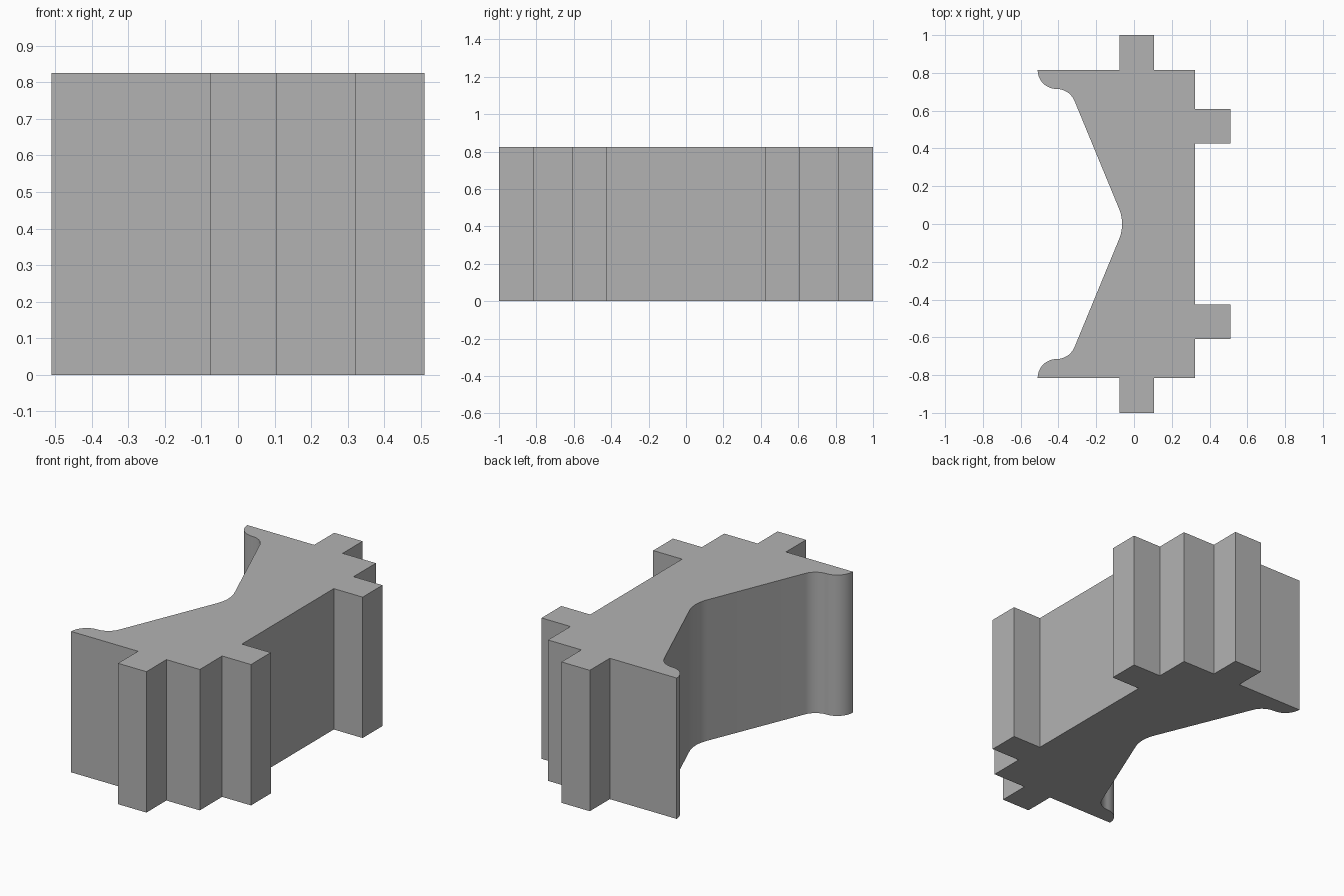
import bpy
import bmesh
from math import cos, sin, radians

HEIGHT = 0.825

cube = bpy.data.objects.get("Cube")
if cube:
    bpy.data.objects.remove(cube, do_unlink=True)


def arc(cx, cy, radius, start, end, steps):
    """Points along an arc, angles in degrees."""
    angles = [radians(start + (end - start) * i / steps) for i in range(steps + 1)]
    return [(cx + radius * cos(a), cy + radius * sin(a)) for a in angles]


def tab(x0, x1, base, tip):
    """Rectangular key standing out in +y."""
    return [(x0, base), (x0, tip), (x1, tip), (x1, base)]


# Half outline: rounded waist, flared side, lip, end key, side key
half = arc(-0.273, 0, 0.21, 0, 22.6, 6)
half += arc(-0.41, 0.612, 0.103, 22.6, 90, 12)
half += arc(-0.41, 0.815, 0.1, 270, 180, 14)[1:]
half += tab(-0.077, 0.107, 0.815, 1.0)
half += [(0.323, 0.815)]
half += [(0.323, 0.608), (0.51, 0.608), (0.51, 0.425), (0.323, 0.425)]

# Mirror the half across y, sharing the waist point
outline = half + [(x, -y) for x, y in reversed(half[1:])]

# Extrude the closed outline upwards
bm = bmesh.new()
base = bm.faces.new([bm.verts.new((x, y, 0)) for x, y in outline])
top = bmesh.ops.extrude_face_region(bm, geom=[base], use_keep_orig=True)
top_verts = [v for v in top["geom"] if isinstance(v, bmesh.types.BMVert)]
bmesh.ops.translate(bm, verts=top_verts, vec=(0, 0, HEIGHT))
bmesh.ops.recalc_face_normals(bm, faces=bm.faces)
mesh = bpy.data.meshes.new("keyed_block")
bm.to_mesh(mesh)
bm.free()

block = bpy.data.objects.new("keyed_block", mesh)
bpy.context.collection.objects.link(block)

# Plain grey
grey = bpy.data.materials.new("plain grey")
grey.use_nodes = True
colour = (0.45, 0.45, 0.45, 1)
grey.diffuse_color = colour
grey.node_tree.nodes["Principled BSDF"].inputs["Base Color"].default_value = colour
mesh.materials.append(grey)

# Smooth the curved walls, keep the corners sharp
bpy.ops.object.select_all(action="DESELECT")
block.select_set(True)
bpy.context.view_layer.objects.active = block
bpy.ops.object.shade_smooth_by_angle(angle=radians(30))
